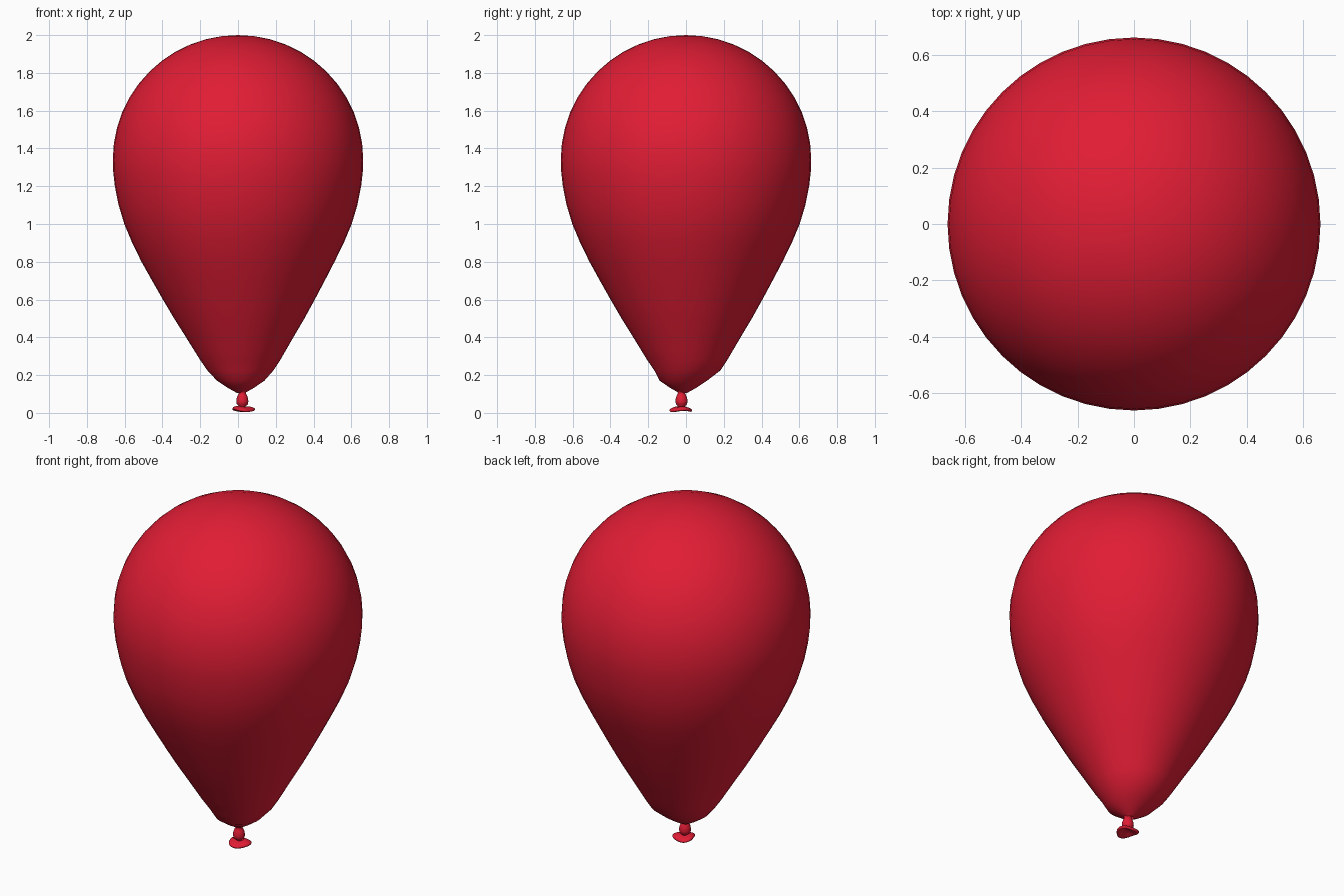
import bpy, bmesh
from math import sin, cos, pi, sqrt

if "Cube" in bpy.data.objects:
    bpy.data.objects.remove(bpy.data.objects["Cube"])


def lathe(name, profile, sides, wave=None):
    """Stack rings (radius, z, centre x, centre y); radius 0 closes to a point."""
    bm = bmesh.new()
    rings = []
    for r, z, cx, cy in profile:
        if r == 0:
            rings.append([bm.verts.new((cx, cy, z))])
            continue
        ring = []
        for i in range(sides):
            a = 2 * pi * i / sides
            k, dz = wave(a, r) if wave else (1, 0)
            ring.append(bm.verts.new((cx + r * k * cos(a), cy + r * k * sin(a), z + dz)))
        rings.append(ring)
    for lo, hi in zip(rings, rings[1:]):
        for i in range(sides):
            j = (i + 1) % sides
            quad = [lo[i % len(lo)], lo[j % len(lo)], hi[j % len(hi)], hi[i % len(hi)]]
            bm.faces.new(list(dict.fromkeys(quad)))
    bmesh.ops.recalc_face_normals(bm, faces=bm.faces)
    for f in bm.faces:
        f.smooth = True
    mesh = bpy.data.meshes.new(name)
    bm.to_mesh(mesh)
    bm.free()
    mesh.materials.append(red)
    obj = bpy.data.objects.new(name, mesh)
    bpy.context.collection.objects.link(obj)
    return obj


red = bpy.data.materials.new("red_rubber")
red.diffuse_color = (0.75, 0.012, 0.035, 1)
red.use_nodes = True
red.node_tree.nodes["Principled BSDF"].inputs["Base Color"].default_value = red.diffuse_color

# Inflated body: tapering lower half, then a round dome
taper = [(0.02, 0.105), (0.07, 0.133), (0.125, 0.17), (0.175, 0.225), (0.212, 0.28),
         (0.245, 0.335), (0.29, 0.41), (0.345, 0.50), (0.402, 0.60), (0.457, 0.70),
         (0.511, 0.80), (0.56, 0.90), (0.602, 1.0), (0.632, 1.1), (0.652, 1.2),
         (0.661, 1.28), (0.663, 1.34)]
dome = [(0.663 * cos(t * pi / 24), 1.34 + 0.66 * sin(t * pi / 24)) for t in range(1, 12)]
body = []
for r, z in taper + dome + [(0, 2.0)]:
    lean = max(0, 1 - z / 0.8)
    body.append((r, z, 0.018 * lean, -0.018 * lean if z < 0.2 else 0.01 * lean))
lathe("balloon_body", body, 48)

# Pinched neck and knot
knot = [(0.026, 0.116), (0.018, 0.106), (0.024, 0.094), (0.03, 0.078), (0.032, 0.06),
        (0.029, 0.045), (0.018, 0.036), (0.017, 0.026)]
lathe("knot", [(r, z, 0.023, -0.024) for r, z in knot], 24)


# Flared, wavy mouth rim, hollow underneath
def ripple(a, r):
    s = r / 0.06
    return 1 + 0.08 * s * sin(3 * a + 0.6), 0.005 * s * sin(2 * a + 1) - 0.003 * s * cos(a)


lip = [(0.017, 0.034), (0.03, 0.033), (0.046, 0.029), (0.056, 0.023), (0.06, 0.017),
       (0.057, 0.011), (0.048, 0.009), (0.038, 0.013), (0.022, 0.022), (0, 0.026)]
lathe("mouth_rim", [(r, z, 0.028, -0.024) for r, z in lip], 32, ripple)
